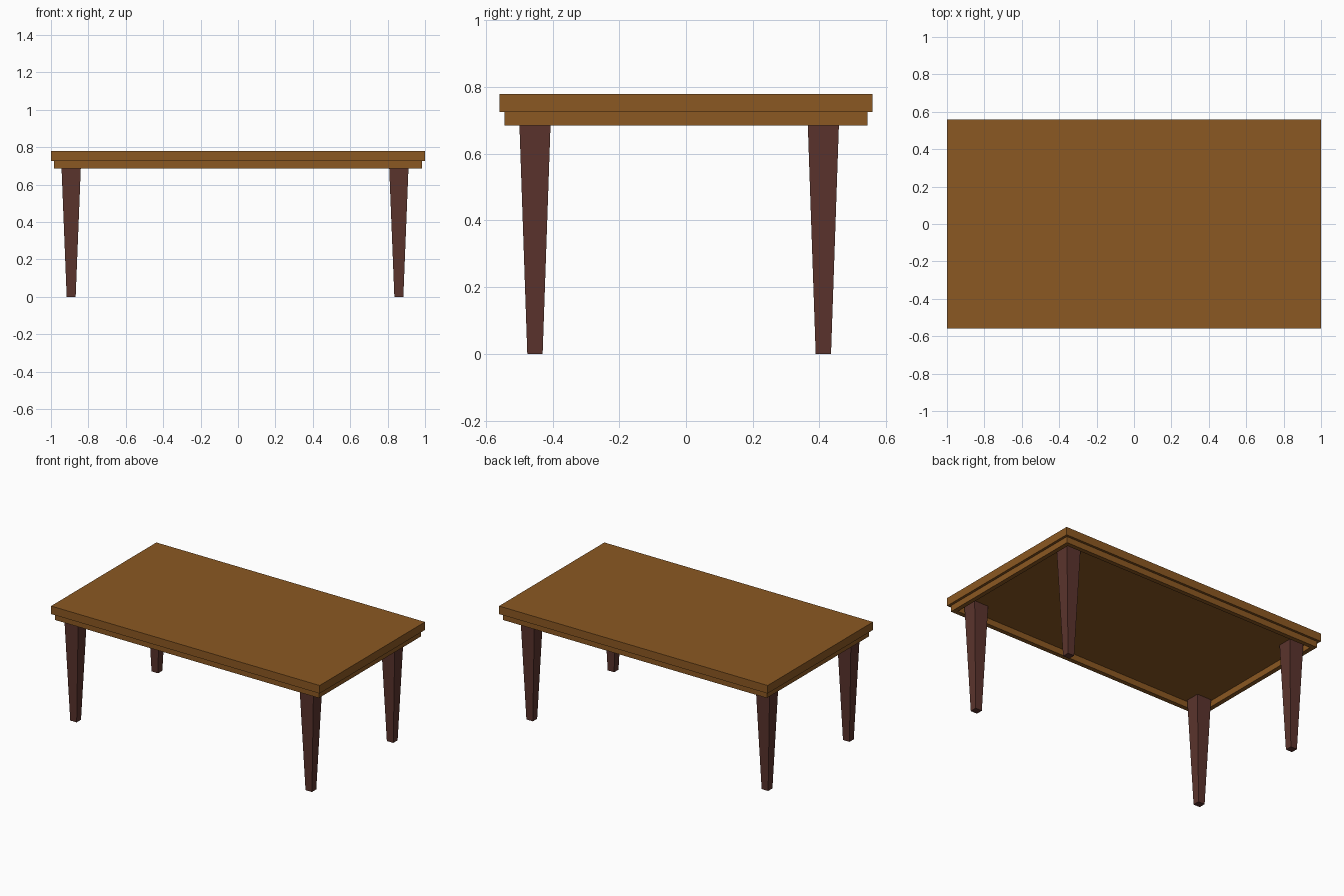
import bpy, bmesh

if "Cube" in bpy.data.objects:
    bpy.data.objects.remove(bpy.data.objects["Cube"])


def material(name, rgb):
    m = bpy.data.materials.new(name)
    m.diffuse_color = (*rgb, 1.0)
    m.use_nodes = True
    m.node_tree.nodes["Principled BSDF"].inputs["Base Color"].default_value = m.diffuse_color
    return m


oak = material("golden_brown_wood", (0.26, 0.098, 0.016))
dark = material("dark_red_brown_wood", (0.105, 0.034, 0.026))


def finish(bm, name, mat):
    bmesh.ops.recalc_face_normals(bm, faces=bm.faces)
    me = bpy.data.meshes.new(name)
    bm.to_mesh(me)
    bm.free()
    me.materials.append(mat)
    ob = bpy.data.objects.new(name, me)
    bpy.context.collection.objects.link(ob)
    return ob


def rect(bm, hx, hy, z, cx=0.0, cy=0.0):
    return [bm.verts.new((cx + sx * hx, cy + sy * hy, z))
            for sx, sy in ((-1, -1), (1, -1), (1, 1), (-1, 1))]


def bridge(bm, a, b):
    for i in range(4):
        j = (i + 1) % 4
        bm.faces.new((a[i], a[j], b[j], b[i]))


def block(name, low, high, mat, cx=0.0, cy=0.0):
    """Four-sided block; low and high are (half x, half y, z)."""
    bm = bmesh.new()
    a, b = rect(bm, *low, cx, cy), rect(bm, *high, cx, cy)
    bridge(bm, a, b)
    bm.faces.new(a)
    bm.faces.new(b)
    return finish(bm, name, mat)


# Table top slab
TOP_UNDER = 0.726
block("table_top", (1.0, 0.56, TOP_UNDER), (1.0, 0.56, 0.78), oak)

# Hollow apron frame below the slab
HX, HY, RIM, Z0 = 0.983, 0.544, 0.03, 0.685
bm = bmesh.new()
loops = [rect(bm, HX, HY, TOP_UNDER), rect(bm, HX, HY, Z0),
         rect(bm, HX - RIM, HY - RIM, Z0), rect(bm, HX - RIM, HY - RIM, TOP_UNDER)]
for i in range(4):
    bridge(bm, loops[i], loops[(i + 1) % 4])
finish(bm, "apron_frame", oak)

# Tapered legs, reaching up into the frame
for side, x in (("left", -0.892), ("right", 0.86)):
    for end, y in (("front", -0.453), ("back", 0.412)):
        block(f"{end}_{side}_leg", (0.024, 0.023, 0.0),
              (0.053, 0.048, TOP_UNDER), dark, x, y)
